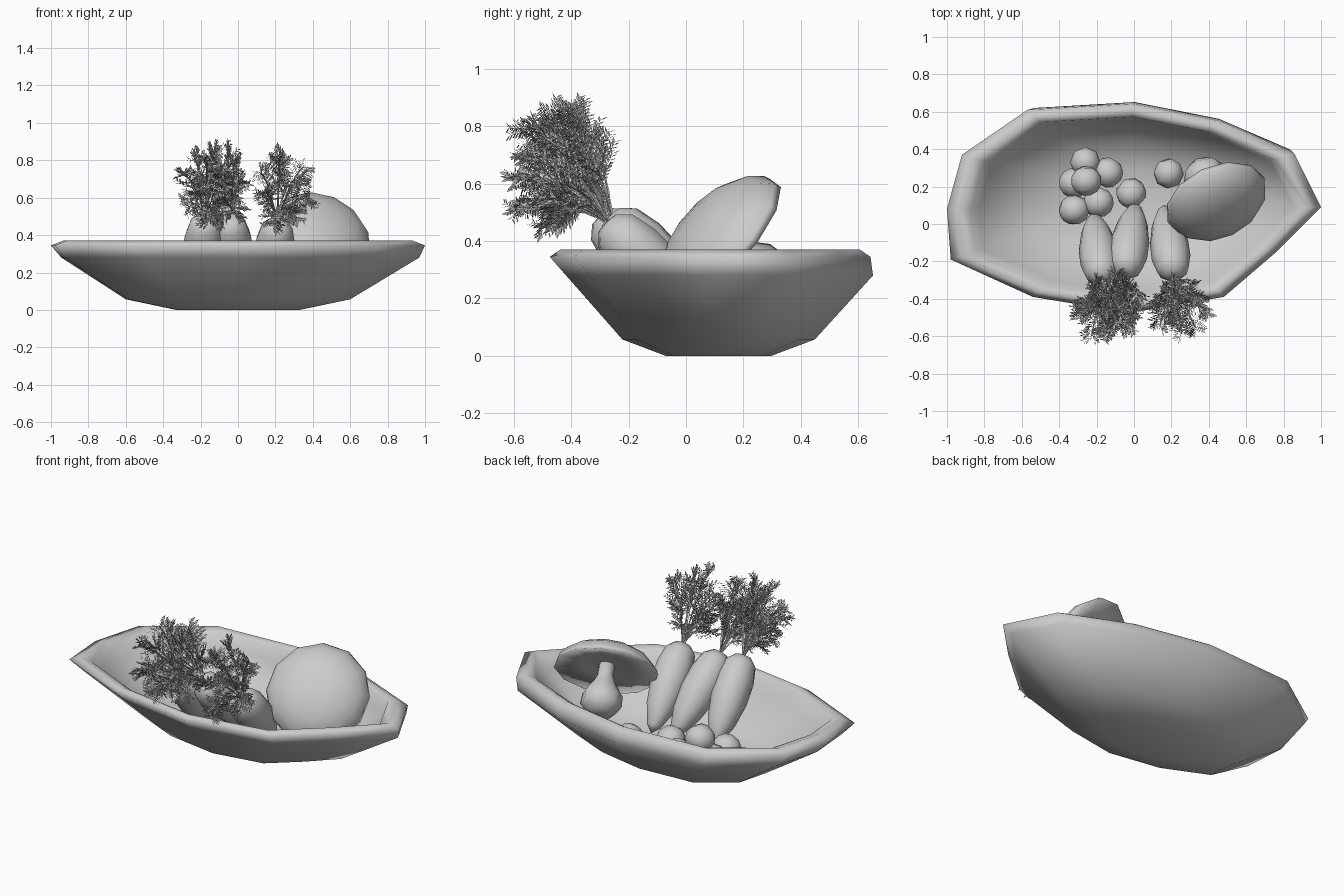
import bpy, math, random
from mathutils import Vector

if "Cube" in bpy.data.objects:
    bpy.data.objects.remove(bpy.data.objects["Cube"])

random.seed(4)


def make_object(name, verts, faces, smooth=True):
    me = bpy.data.meshes.new(name)
    me.from_pydata([tuple(v) for v in verts], [], faces)
    me.update()
    ob = bpy.data.objects.new(name, me)
    bpy.context.collection.objects.link(ob)
    for p in me.polygons:
        p.use_smooth = smooth
    return ob


def bridge(rings, n):
    return [(r * n + i, r * n + (i + 1) % n, (r + 1) * n + (i + 1) % n, (r + 1) * n + i)
            for r in range(rings - 1) for i in range(n)]


def lathe(name, base, axis, profile, n=10):
    """Revolve (radius, height) points around an axis; both ends are poles."""
    base, rot = Vector(base), Vector(axis).to_track_quat('Z', 'Y')
    verts = []
    for r, h in profile[1:-1]:
        for i in range(n):
            a = 2 * math.pi * i / n
            verts.append(base + rot @ Vector((r * math.cos(a), r * math.sin(a), h)))
    m = len(profile) - 2
    faces = bridge(m, n)
    verts += [base + rot @ Vector((0, 0, profile[0][1])), base + rot @ Vector((0, 0, profile[-1][1]))]
    for i in range(n):
        j = (i + 1) % n
        faces.append((m * n, j, i))
        faces.append((m * n + 1, (m - 1) * n + i, (m - 1) * n + j))
    return make_object(name, verts, faces)


# Irregular twelve-sided wooden bowl: one outline scaled into rings
outline = [(1, .09), (.855, .38), (.46, .55), (-.01, .643), (-.57, .61), (-.92, .37),
           (-1, .08), (-.98, -.19), (-.54, -.39), (-.02, -.475), (.48, -.39), (.76, -.15)]
# scale, height, x shift, y shift
levels = [(.33, 0, 0, .03), (.60, .057, 0, .03), (.957, .28, .012, .033), (1, .345, 0, 0),
          (.935, .37, 0, 0), (.875, .35, 0, 0), (.835, .28, .01, .01), (.57, .10, 0, .03), (.32, .05, 0, .03)]
verts = [(x * s + dx, .083 + (y - .083) * s + dy, z)
         for s, z, dx, dy in levels for x, y in outline]
faces = bridge(len(levels), 12)
faces.append(tuple(reversed(range(12))))
faces.append(tuple(range(len(verts) - 12, len(verts))))
make_object("bowl", verts, faces)

# Mushroom: tilted lens-shaped cap and bulbous stem
axis = Vector((.33, -.70, .635)).normalized()
centre = Vector((.44, .125, .40))
lathe("mushroom_cap", centre, axis,
      [(0, .035), (.14, .025), (.285, -.005), (.278, .02), (.24, .066), (.175, .104), (.09, .126), (0, .132)], 12)
lathe("mushroom_stem", centre, axis,
      [(0, -.275), (.07, -.262), (.115, -.21), (.11, -.15), (.065, -.08), (.045, -.03), (.045, .04), (0, .05)], 8)

# Round berries piled at the back
for i, (x, y, z) in enumerate([(-.26, .33, .13), (-.14, .275, .12), (-.255, .23, .22), (-.32, .22, .12),
                               (-.32, .075, .12), (-.19, .115, .12), (-.015, .165, .12), (.185, .27, .12)]):
    bpy.ops.mesh.primitive_uv_sphere_add(segments=8, ring_count=6, radius=.082, location=(x, y, z),
                                         rotation=(i * .9, i * .5, i))
    bpy.context.object.name = f"berry_{i + 1}"
    bpy.ops.object.shade_smooth()


def frond(verts, faces, start, end, ctrl):
    """Feathery leaf: thin stem, twigs along it, small diamond leaflets on each twig."""
    def at(t):
        return start * (1 - t) ** 2 + ctrl * 2 * t * (1 - t) + end * t * t

    def strip(a, b, w, side):
        k = len(verts)
        s = side.normalized() * w
        verts.extend([a - s, a + s, b + s * .6, b - s * .6])
        faces.append((k, k + 1, k + 2, k + 3))

    def leaflet(p, d, side, length):
        k = len(verts)
        s = side.normalized() * length * .2
        verts.extend([p, p + d * length * .5 + s, p + d * length, p + d * length * .5 - s])
        faces.append((k, k + 1, k + 2, k + 3))

    side0 = (end - start).cross(Vector((random.uniform(-1, 1), .3, random.uniform(-1, 1))))
    for i in range(6):
        a, b = at(i / 6), at((i + 1) / 6)
        strip(a, b, .006, side0)
        strip(a, b, .006, side0.cross(b - a))
    twigs = 16
    for i in range(twigs):
        t = .42 + .58 * i / (twigs - 1)
        p = at(t)
        d = (at(min(t + .02, 1.02)) - p).normalized()
        s = side0.normalized() * (1 if i % 2 else -1)
        up = s.cross(d)
        tw = (d * .8 + s * .8 + up * random.uniform(-.7, .7)).normalized()
        ln = .09 * (1 - .5 * abs(t - .6) / .4)
        strip(p, p + tw * ln, .002, up)
        for j in range(10):
            u = (j + 1) / 10
            across = tw.cross(up).normalized() * (1 if j % 2 else -1)
            ld = (tw * .7 + across * .6 + up * random.uniform(-.5, .5)).normalized()
            leaflet(p + tw * ln * u, ld, up + across * .8, .027)


# Carrots leaning on the front rim, each with a bushy leafy top
carrot_profile = [(0, 0), (.04, .045), (.08, .15), (.103, .28), (.104, .40), (.085, .49), (.045, .53), (0, .535)]
for i, (tip, crown) in enumerate([((-.215, .055, .09), (-.175, -.275, .465)),
                                  ((.01, .11, .11), (-.045, -.25, .475)),
                                  ((.16, .10, .09), (.21, -.265, .455))]):
    d = (Vector(crown) - Vector(tip)).normalized()
    lathe(f"carrot_{i + 1}", tip, d, carrot_profile)
    top = Vector(tip) + d * .525
    lv, lf = [], []
    lean = (0, -.03, .04)[i]
    radius_x = (.12, .10, .145)[i]
    count = 12
    for k in range(count):
        # Stem ends spread evenly over an ellipsoid in front of the crown
        w = 1 - 2 * (k + .5) / count
        a = k * 2.4 + i
        r = math.sqrt(1 - w * w)
        off = Vector((lean + radius_x * r * math.cos(a), -.18 + .135 * r * math.sin(a) - .05 * max(0, -w),
                      .185 + .21 * w))
        # Low ends belong to drooping fronds that first rise, then fall
        ctrl = top + Vector((off.x * .5, off.y * .6, .10 + off.z * .5))
        frond(lv, lf, top, top + off, ctrl)
    make_object(f"carrot_leaves_{i + 1}", lv, lf, False)
